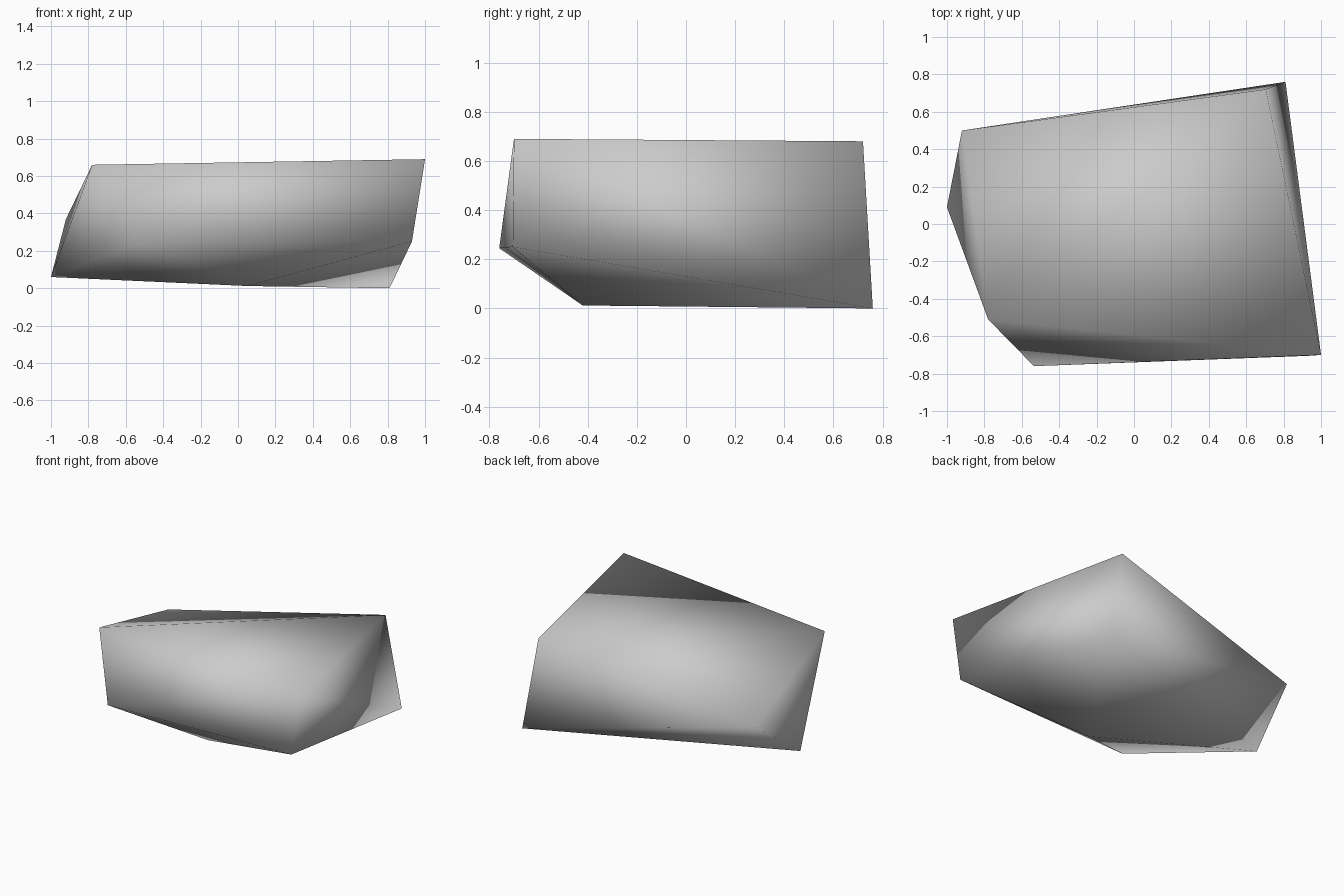
import bpy
import bmesh

default = bpy.data.objects.get("Cube")
if default:
    bpy.data.objects.remove(default, do_unlink=True)

# Plain stone colour
stone = bpy.data.materials.new("stone_grey")
stone.use_nodes = True
grey = (0.6, 0.6, 0.6, 1)
stone.diffuse_color = grey
stone.node_tree.nodes["Principled BSDF"].inputs["Base Color"].default_value = grey

# Corner points of the rock, from the upper rim down to the base
upper_rim = [(-0.78, -0.51, 0.66), (1.0, -0.70, 0.69), (0.705, 0.72, 0.68)]
shoulder = [(-0.92, 0.50, 0.37), (-0.535, -0.76, 0.245), (0.93, -0.705, 0.25)]
base = [(0.81, 0.76, 0.0), (-1.0, 0.09, 0.06), (0.05, -0.42, 0.012)]

# Wrap the corners in a closed, faceted skin
bm = bmesh.new()
for point in upper_rim + shoulder + base:
    bm.verts.new(point)
bmesh.ops.convex_hull(bm, input=bm.verts[:])
bmesh.ops.recalc_face_normals(bm, faces=bm.faces[:])
for face in bm.faces:
    face.smooth = True

mesh = bpy.data.meshes.new("rock")
bm.to_mesh(mesh)
bm.free()
mesh.materials.append(stone)
rock = bpy.data.objects.new("rock", mesh)
bpy.context.collection.objects.link(rock)
